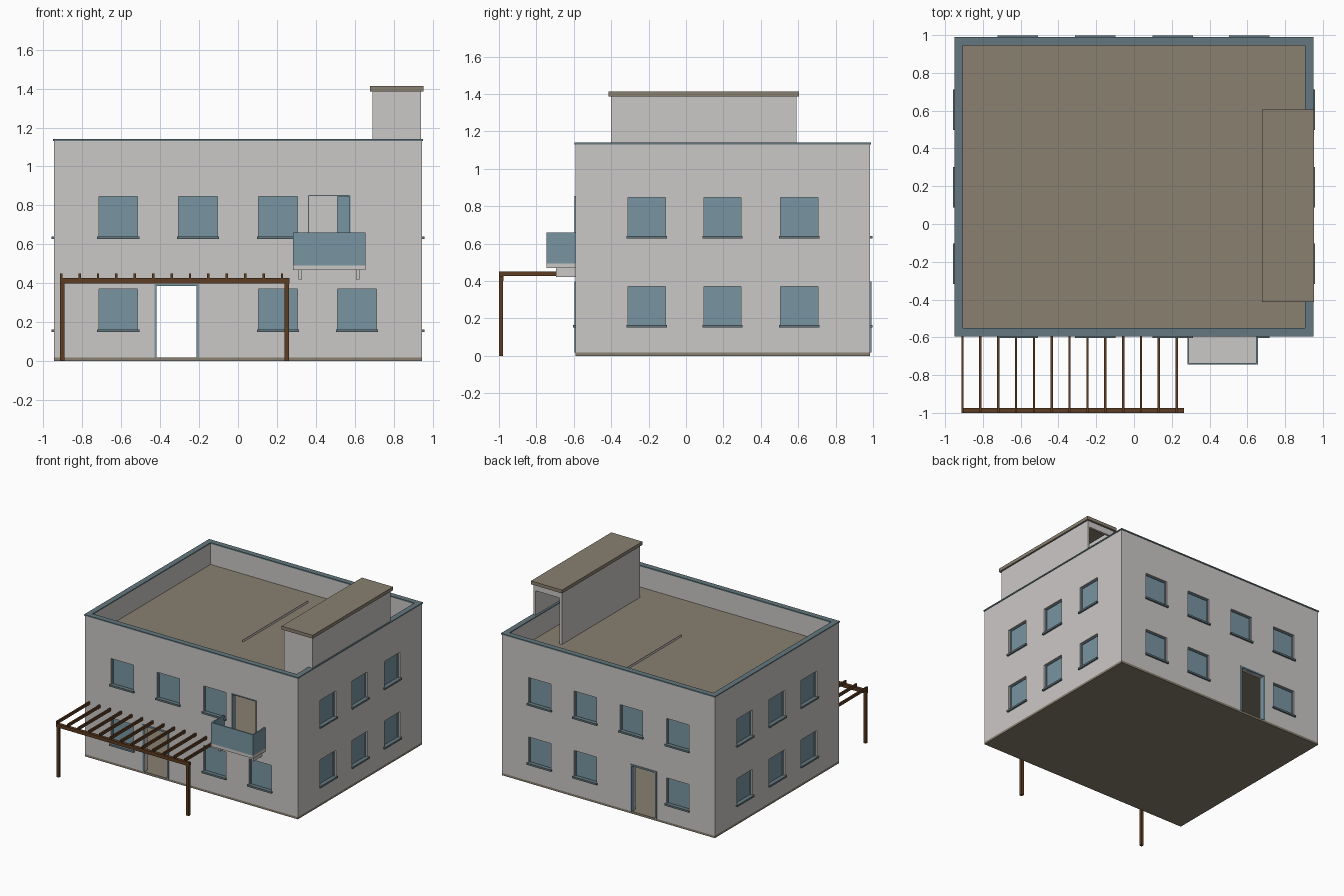
import bpy
import bmesh

if "Cube" in bpy.data.objects:
    bpy.data.objects.remove(bpy.data.objects["Cube"], do_unlink=True)


def material(name, r, g, b):
    m = bpy.data.materials.new(name)
    m.use_nodes = True
    m.diffuse_color = (r, g, b, 1)
    m.node_tree.nodes["Principled BSDF"].inputs["Base Color"].default_value = (r, g, b, 1)
    return m


PLASTER = material("warm grey plaster", 0.60, 0.58, 0.565)
STONE = material("olive stone", 0.25, 0.215, 0.16)
BLUE = material("blue glass", 0.19, 0.30, 0.36)
METAL = material("dark blue metal", 0.125, 0.185, 0.21)
WOOD = material("brown wood", 0.11, 0.045, 0.016)


def finish(name, bm, mat):
    mesh = bpy.data.meshes.new(name)
    bm.to_mesh(mesh)
    bm.free()
    mesh.materials.append(mat)
    obj = bpy.data.objects.new(name, mesh)
    bpy.context.collection.objects.link(obj)
    return obj


def boxes(name, mat, spans):
    """One object made of boxes, each given by two opposite corners."""
    bm = bmesh.new()
    for a, b in spans:
        verts = bmesh.ops.create_cube(bm, size=1)["verts"]
        for v in verts:
            v.co = [(p + q) / 2 + abs(q - p) * c for p, q, c in zip(a, b, v.co)]
    return finish(name, bm, mat)


# Overall building dimensions
HALF, FRONT, BACK = 0.945, -0.59, 0.985
BASE, FLOOR, ROOF, TOP = 0.018, 0.475, 0.965, 1.13
THICK = 0.04

# Each side maps (along, height, outward depth) to a point
SIDES = {
    "front": lambda u, z, d: (u, FRONT - d, z),
    "back": lambda u, z, d: (u, BACK + d, z),
    "left": lambda u, z, d: (HALF + d, u, z),
    "right": lambda u, z, d: (-HALF - d, u, z),
}


def wall(side, start, end, holes):
    """Wall sheet on a grid of opening edges, holes left out, then thickened."""
    at = SIDES[side]
    us = sorted({start, end, *(h[0] for h in holes), *(h[1] for h in holes)})
    zs = sorted({BASE, TOP, *(h[2] for h in holes), *(h[3] for h in holes)})
    bm = bmesh.new()
    grid = [[bm.verts.new(at(u, z, 0)) for z in zs] for u in us]
    flip = side in ("back", "right")
    for i in range(len(us) - 1):
        for j in range(len(zs) - 1):
            u, z = (us[i] + us[i + 1]) / 2, (zs[j] + zs[j + 1]) / 2
            if any(h[0] < u < h[1] and h[2] < z < h[3] for h in holes):
                continue
            ring = [grid[i][j], grid[i + 1][j], grid[i + 1][j + 1], grid[i][j + 1]]
            bm.faces.new(ring[::-1] if flip else ring)
    bmesh.ops.delete(bm, geom=[v for v in bm.verts if not v.link_faces], context="VERTS")
    obj = finish(side + "_wall", bm, PLASTER)
    solid = obj.modifiers.new("thickness", "SOLIDIFY")
    solid.thickness, solid.offset = THICK, -1


def window(side, u, z):
    """Glass, slim recessed frame and projecting sill; returns the opening."""
    at, w, h = SIDES[side], 0.1, 0.21
    boxes(side + "_window_glass", BLUE, [(at(u - w, z, -0.03), at(u + w, z + h, -0.02))])
    f = 0.007
    boxes(side + "_window_frame", BLUE, [
        (at(u - w, z, -0.03), at(u - w + f, z + h, -0.013)),
        (at(u + w - f, z, -0.03), at(u + w, z + h, -0.013)),
        (at(u - w, z + h - f, -0.03), at(u + w, z + h, -0.013))])
    boxes(side + "_window_sill", METAL,
          [(at(u - w - 0.008, z - 0.01, -0.02), at(u + w + 0.008, z + 0.004, 0.013))])
    return (u - w, u + w, z, z + h)


def door(side, u, z, top, f):
    """Open doorway with a slim trim; returns the opening."""
    at, w = SIDES[side], 0.103
    boxes(side + "_door_trim", BLUE, [
        (at(u - w - f, z, -0.03), at(u - w, top + f, 0.006)),
        (at(u + w, z, -0.03), at(u + w + f, top + f, 0.006)),
        (at(u - w, top, -0.03), at(u + w, top + f, 0.006))])
    return (u - w, u + w, z, top)


# Walls with windows and doors
LOW, HIGH = 0.16, 0.637
COLUMNS = (-0.615, -0.205, 0.205, 0.61)
front = [window("front", u, HIGH) for u in COLUMNS[:3]]
front += [window("front", COLUMNS[i], LOW) for i in (0, 2, 3)]
front += [door("front", -0.315, BASE, 0.385, 0.012), door("front", 0.468, FLOOR, 0.848, 0.006)]
wall("front", -HALF, HALF, front)

back = [window("back", u, HIGH) for u in COLUMNS]
back += [window("back", COLUMNS[i], LOW) for i in (0, 2, 3)]
back += [door("back", -0.315, BASE, 0.385, 0.012)]
wall("back", -HALF, HALF, back)

for side in ("left", "right"):
    holes = [window(side, u, z) for u in (-0.21, 0.195, 0.605) for z in (LOW, HIGH)]
    wall(side, FRONT + THICK, BACK - THICK, holes)

# Floors and roof deck
inner = HALF - THICK
boxes("base_slab", STONE, [((-HALF, FRONT, 0), (HALF, BACK, BASE))])
for name, z in (("upper_floor", FLOOR), ("roof_deck", ROOF)):
    boxes(name, STONE, [((-inner, FRONT + THICK, z - 0.02), (inner, BACK - THICK, z))])

# Parapet coping
E, W = 0.005, 0.045
x, y0, y1, z0, z1 = HALF + E, FRONT - E, BACK + E, TOP, TOP + 0.01
boxes("parapet_coping", METAL, [
    ((-x, y0, z0), (x, y0 + W, z1)),
    ((-x, y1 - W, z0), (x, y1, z1)),
    ((-x, y0 + W, z0), (-x + W, y1 - W, z1)),
    ((x - W, y0 + W, z0), (x, y1 - W, z1))])

# Low sheet standing on the roof deck
bm = bmesh.new()
corners = [(-0.02, ROOF), (-0.02, ROOF + 0.018), (0.81, ROOF + 0.018), (0.81, ROOF)]
bm.faces.new([bm.verts.new((0.055, y, z)) for y, z in corners])
finish("roof_upstand", bm, PLASTER)

# Stair house, open at its back end
x0, x1, y0, y1, top, t = 0.69, 0.94, -0.40, 0.59, 1.385, 0.018
boxes("stair_house_walls", PLASTER, [
    ((x0, y0, ROOF), (x1, y0 + t, top)),
    ((x0, y0 + t, ROOF), (x0 + t, y1, top)),
    ((x1 - t, y0 + t, ROOF), (x1, y1, top)),
    ((x0 + t, y1 - t, top - 0.05), (x1 - t, y1, top))])
boxes("stair_house_roof", STONE, [((0.677, -0.414, top), (0.953, 0.605, 1.412))])

# Balcony
x0, x1, y, t = 0.282, 0.656, -0.745, 0.01
boxes("balcony_slab", PLASTER, [((x0, y, 0.468), (x1, FRONT, 0.492))])
boxes("balcony_panels", BLUE, [
    ((x0, y, 0.492), (x1, y + t, 0.66)),
    ((x0, y + t, 0.492), (x0 + t, FRONT, 0.66)),
    ((x1 - t, y + t, 0.492), (x1, FRONT, 0.66))])
boxes("balcony_brackets", PLASTER,
      [((c - 0.009, -0.695, 0.42), (c + 0.009, FRONT, 0.468)) for c in (0.32, 0.616)])

# Pergola
boxes("pergola_posts", WOOD,
      [((c - 0.011, -1, 0), (c + 0.011, -0.978, 0.4)) for c in (-0.902, 0.251)])
boxes("pergola_beam", WOOD, [((-0.914, -1, 0.4), (0.264, -0.975, 0.427))])
boxes("pergola_rafters", WOOD,
      [((c - 0.006, -1, 0.427), (c + 0.006, FRONT, 0.45))
       for c in (-0.908 + 0.0945 * i for i in range(13))])
